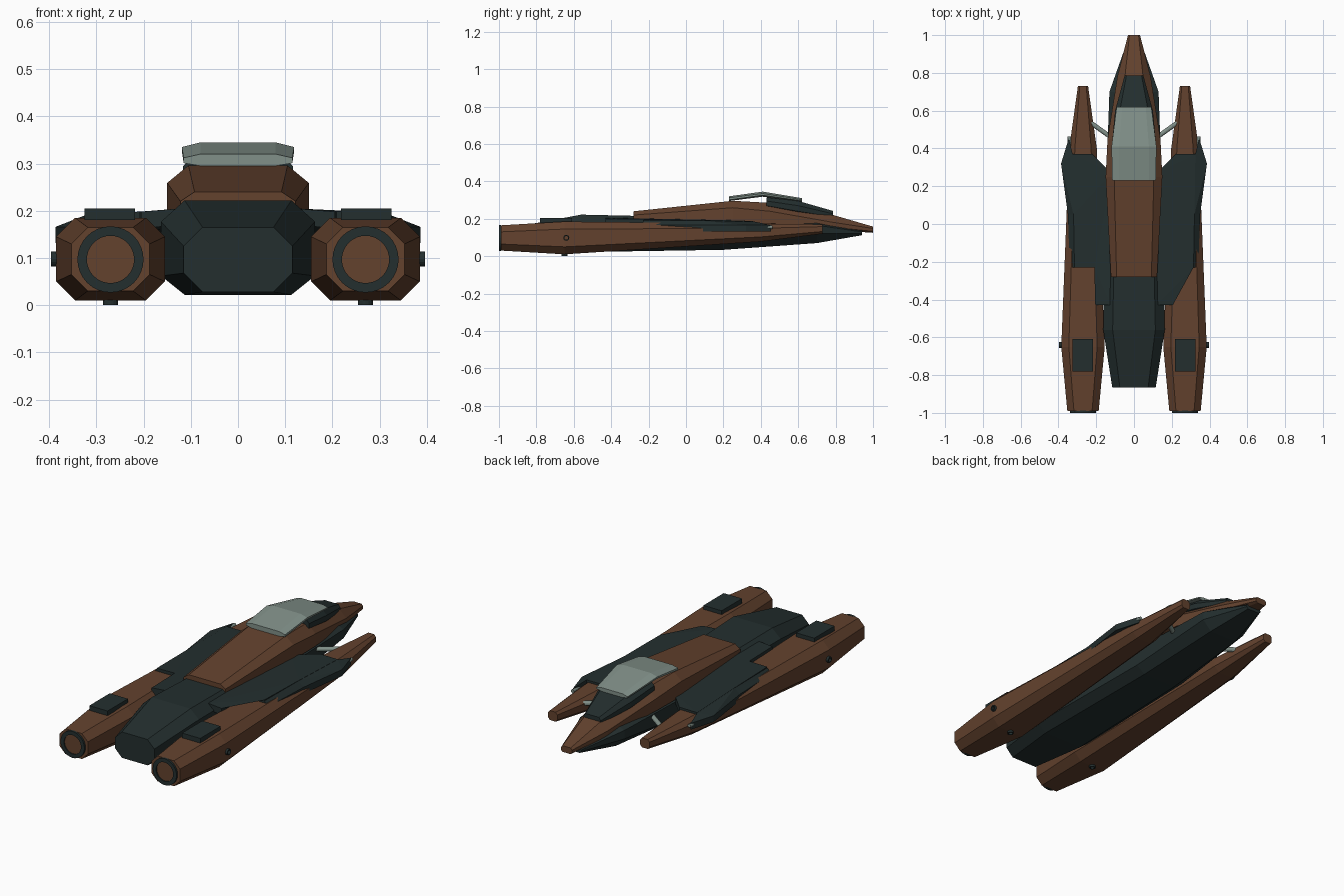
import bpy, bmesh, math
from mathutils import Vector

cube = bpy.data.objects.get("Cube")
if cube:
    bpy.data.objects.remove(cube, do_unlink=True)


def material(name, rgb):
    m = bpy.data.materials.new(name)
    m.use_nodes = True
    m.diffuse_color = (*rgb, 1)
    bsdf = next(n for n in m.node_tree.nodes if n.type == 'BSDF_PRINCIPLED')
    bsdf.inputs["Base Color"].default_value = (*rgb, 1)
    bsdf.inputs["Roughness"].default_value = 0.7
    return m


brown = material("rust brown", (0.125, 0.054, 0.027))
dark = material("dark teal grey", (0.017, 0.028, 0.028))
glass = material("pale grey green", (0.22, 0.28, 0.25))


def finish(bm, name, mat):
    bmesh.ops.recalc_face_normals(bm, faces=bm.faces)
    mesh = bpy.data.meshes.new(name)
    bm.to_mesh(mesh)
    bm.free()
    mesh.materials.append(mat)
    ob = bpy.data.objects.new(name, mesh)
    bpy.context.collection.objects.link(ob)
    return ob


def octagon(y, cx, w, z0, z1, cut_x, cut_top, cut_low):
    """Chamfered box section across the ship at y."""
    half = [(w - cut_x, z0), (w, z0 + cut_low), (w, z1 - cut_top), (w - cut_x, z1)]
    pts = half + [(-x, z) for x, z in reversed(half)]
    return [Vector((cx + x, y, z)) for x, z in pts]


def loft(name, mat, sections, cx=0):
    bm = bmesh.new()
    rings = [[bm.verts.new(p) for p in octagon(s[0], cx, *s[1:])] for s in sections]
    for a, b in zip(rings, rings[1:]):
        for i in range(len(a)):
            j = (i + 1) % len(a)
            bm.faces.new((a[i], a[j], b[j], b[i]))
    bm.faces.new(rings[0])
    bm.faces.new(rings[-1])
    return finish(bm, name, mat)


def slab(name, mat, outline, thick, side):
    """Plate from an outline of (x, y, top z), mirrored by side."""
    bm = bmesh.new()
    top = [bm.verts.new((side * x, y, z)) for x, y, z in outline]
    low = [bm.verts.new((side * x, y, z - thick)) for x, y, z in outline]
    bm.faces.new(top)
    bm.faces.new(low)
    for i in range(len(top)):
        j = (i + 1) % len(top)
        bm.faces.new((top[i], top[j], low[j], low[i]))
    bmesh.ops.triangulate(bm, faces=[f for f in bm.faces if len(f.verts) > 4])
    return finish(bm, name, mat)


def rod(name, mat, a, b, radius, sides=12):
    a, b = Vector(a), Vector(b)
    bm = bmesh.new()
    bmesh.ops.create_cone(bm, cap_ends=True, segments=sides, radius1=radius,
                          radius2=radius, depth=(b - a).length)
    ob = finish(bm, name, mat)
    ob.location = (a + b) / 2
    ob.rotation_euler = (b - a).to_track_quat('Z', 'Y').to_euler()
    return ob


def washer(name, mat, centre, axis, outer, inner, depth, sides=32):
    """Flat ring facing along axis."""
    bm = bmesh.new()
    loops = []
    for r, z in ((outer, 0), (outer, depth), (inner, depth), (inner, 0)):
        loops.append([bm.verts.new((r * math.cos(t), r * math.sin(t), z))
                      for t in (math.tau * i / sides for i in range(sides))])
    for k in range(4):
        a, b = loops[k], loops[(k + 1) % 4]
        for i in range(sides):
            j = (i + 1) % sides
            bm.faces.new((a[i], a[j], b[j], b[i]))
    ob = finish(bm, name, mat)
    ob.location = centre
    ob.rotation_euler = Vector(axis).to_track_quat('Z', 'Y').to_euler()
    return ob


# Dark lower hull: y, half width, bottom, top, side cut, top cut, bottom cut
loft("lower_hull", dark, [
    (-0.865, 0.115, 0.028, 0.165, 0.04, 0.04, 0.04),
    (-0.56, 0.163, 0.022, 0.222, 0.05, 0.045, 0.04),
    (0.2, 0.148, 0.034, 0.205, 0.05, 0.04, 0.035),
    (0.7, 0.13, 0.07, 0.185, 0.05, 0.02, 0.05),
    (0.94, 0.045, 0.112, 0.14, 0.01, 0.01, 0.01)])

# Brown upper body tapering to the nose
loft("upper_body", brown, [
    (-0.28, 0.122, 0.16, 0.24, 0.03, 0.02, 0.02),
    (0.25, 0.15, 0.16, 0.296, 0.045, 0.037, 0.02),
    (0.45, 0.14, 0.155, 0.285, 0.05, 0.045, 0.02),
    (0.78, 0.088, 0.14, 0.222, 0.04, 0.04, 0.015),
    (1.0, 0.032, 0.125, 0.158, 0.008, 0.01, 0.008)])

# Cockpit surround and canopy shell
loft("cockpit_frame", dark, [
    (0.43, 0.116, 0.26, 0.315, 0.02, 0.02, 0.01),
    (0.6, 0.1, 0.23, 0.295, 0.025, 0.025, 0.01),
    (0.785, 0.05, 0.2, 0.242, 0.01, 0.015, 0.01)])
loft("canopy", glass, [
    (0.23, 0.115, 0.295, 0.32, 0.035, 0.008, 0.006),
    (0.41, 0.119, 0.318, 0.345, 0.04, 0.01, 0.008),
    (0.62, 0.092, 0.29, 0.31, 0.03, 0.008, 0.006)])

for side, label in ((1, "left"), (-1, "right")):
    x = 0.27 * side

    # Engine pod with exhaust
    loft(label + "_engine_pod", brown, [
        (-0.99, 0.083, 0.03, 0.165, 0.035, 0.035, 0.035),
        (-0.65, 0.115, 0.01, 0.185, 0.04, 0.04, 0.04),
        (0.4, 0.073, 0.078, 0.174, 0.03, 0.025, 0.025),
        (0.73, 0.027, 0.12, 0.17, 0.01, 0.012, 0.012)], x)
    washer(label + "_exhaust_ring", dark, (x, -0.988, 0.097), (0, -1, 0), 0.07, 0.05, 0.012)
    rod(label + "_exhaust_core", brown, (x, -0.985, 0.097), (x, -0.994, 0.097), 0.051, 32)

    # Top hatch and the small side and belly rings
    slab(label + "_engine_hatch", dark,
         [(0.218, -0.78, 0.205), (0.325, -0.78, 0.205),
          (0.325, -0.61, 0.205), (0.218, -0.61, 0.205)], 0.025, side)
    washer(label + "_side_port", dark, (0.384 * side, -0.64, 0.098), (side, 0, 0), 0.016, 0.01, 0.012, 16)
    washer(label + "_belly_port", dark, (x, -0.65, 0.012), (0, 0, -1), 0.016, 0.01, 0.012, 16)

    # Wing plate between hull and pod, with a drooping outer panel
    slab(label + "_wing", dark,
         [(0.12, -0.43, 0.205), (0.205, -0.43, 0.198), (0.21, -0.23, 0.198),
          (0.315, -0.23, 0.196), (0.32, 0.05, 0.193), (0.325, 0.37, 0.185),
          (0.22, 0.37, 0.186), (0.12, 0.27, 0.192)], 0.035, side)
    slab(label + "_wing_edge", dark,
         [(0.31, -0.23, 0.195), (0.34, -0.23, 0.168), (0.35, 0.05, 0.166),
          (0.386, 0.32, 0.166), (0.345, 0.455, 0.166), (0.325, 0.37, 0.184),
          (0.32, 0.05, 0.192)], 0.034, side)

    # Front strut and wing tip barrel
    rod(label + "_strut", glass, (0.13 * side, 0.465, 0.15), (0.235 * side, 0.54, 0.15), 0.012)
    rod(label + "_tip_barrel", glass, (0.342 * side, 0.4, 0.155), (0.342 * side, 0.462, 0.155), 0.009)
